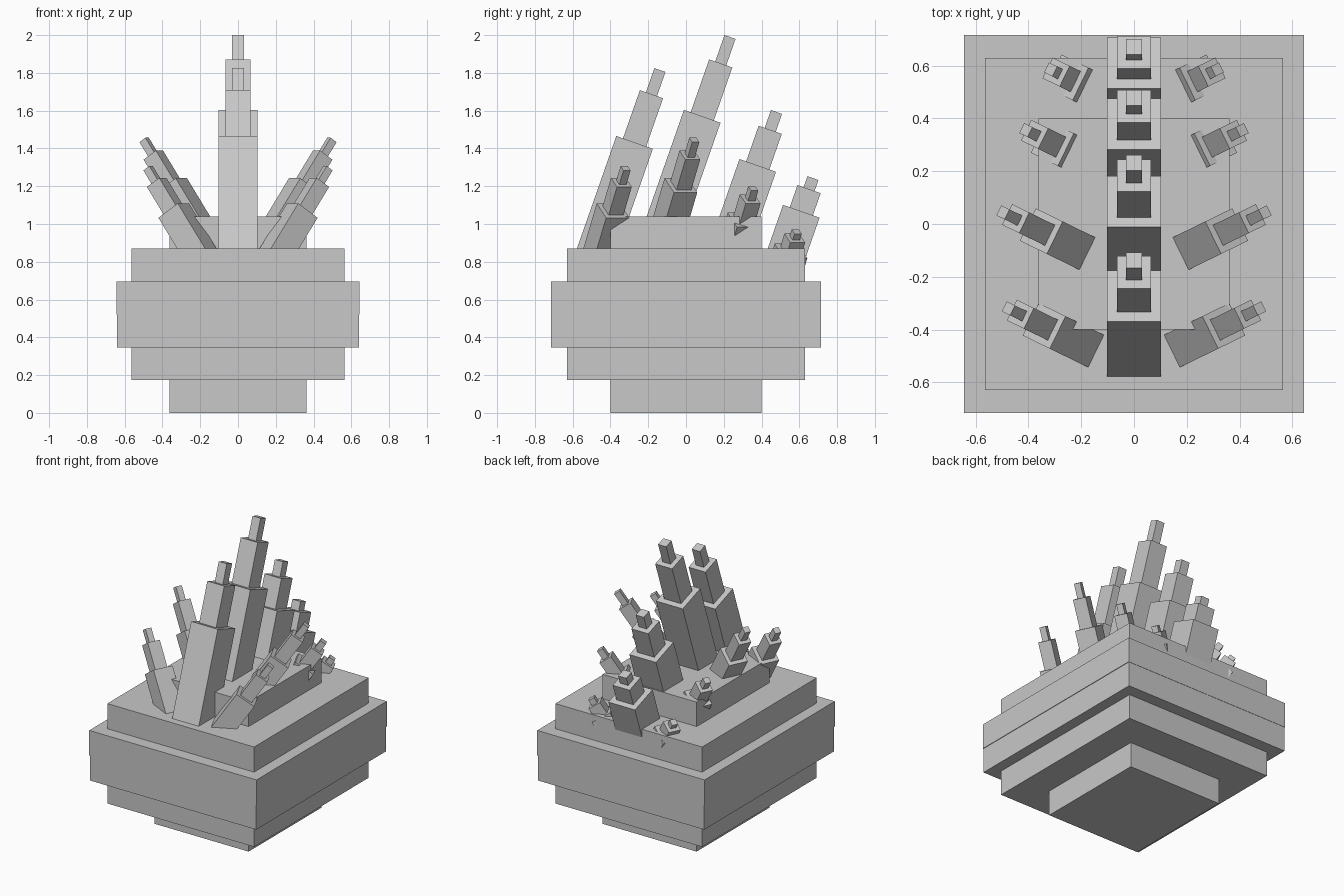
import bpy
from math import radians, sin, cos
from mathutils import Vector, Matrix

cube = bpy.data.objects.get("Cube")
if cube:
    bpy.data.objects.remove(cube)

COLOUR = (0.58, 0.58, 0.58, 1)
stone = bpy.data.materials.new("plain_grey")
stone.use_nodes = True
stone.diffuse_color = COLOUR
stone.node_tree.nodes["Principled BSDF"].inputs["Base Color"].default_value = COLOUR


def box(name, size, matrix):
    """Flat-shaded box of the given size, placed by a matrix."""
    bpy.ops.mesh.primitive_cube_add(size=1)
    ob = bpy.context.object
    ob.name = ob.data.name = name
    ob.data.transform(matrix @ Matrix.Diagonal((*size, 1)))
    ob.data.materials.append(stone)
    return ob


def slab(name, half_x, half_y, low, high):
    box(name, (2 * half_x, 2 * half_y, high - low),
        Matrix.Translation((0, 0, (low + high) / 2)))


def spike(name, tip, heading, tilt, widths, reach):
    """Three-step spike ending at tip, leaning by tilt towards heading."""
    h, t = radians(heading), radians(tilt)
    axis = Vector((cos(h) * sin(t), sin(h) * sin(t), cos(t)))
    turn = Matrix.Rotation(h, 4, 'Z') @ Matrix.Rotation(t, 4, 'Y')
    tip = Vector(tip)
    # distances back from the tip; the root ends inside the body
    root = (tip.z - ROOT_Z) / axis.z
    stops = (root, reach, reach / 3, 0)
    for part, width, far, near in zip(("base", "middle", "tip"), widths, stops, stops[1:]):
        centre = tip - axis * (far + near) / 2
        box(f"{name}_{part}", (width, width, far - near),
            Matrix.Translation(centre) @ turn)


ROOT_Z = 0.75

# Stepped body
slab("body_core", 0.362, 0.40, 0, 1.04)
slab("body_step", 0.565, 0.63, 0.175, 0.87)
slab("body_band_lower", 0.64, 0.714, 0.347, 0.52)
slab("body_band_upper", 0.644, 0.716, 0.52, 0.695)

# Centre row of spikes, front to back: y, z of the tip and length of the thin part
centre_row = [(-0.138, 1.815, 0.406), (0.233, 1.99, 0.445),
              (0.479, 1.593, 0.30), (0.672, 1.243, 0.186)]
for i, (y, z, reach) in enumerate(centre_row, 1):
    spike(f"centre_spike_{i}", (0, y, z), 90, 19.3, (0.205, 0.13, 0.062), reach)

# Side rows, mirrored, leaning outwards and back
side_row = [(0.476, -0.32, 1.295, 0.27), (0.497, 0.044, 1.445, 0.29),
            (0.41, 0.356, 1.188, 0.20), (0.316, 0.586, 0.96, 0.124)]
for i, (x, y, z, reach) in enumerate(side_row, 1):
    for side, sign, heading in (("left", 1, 26), ("right", -1, 154)):
        spike(f"{side}_spike_{i}", (sign * x, y, z), heading, 34,
              (0.137, 0.087, 0.042), reach)
